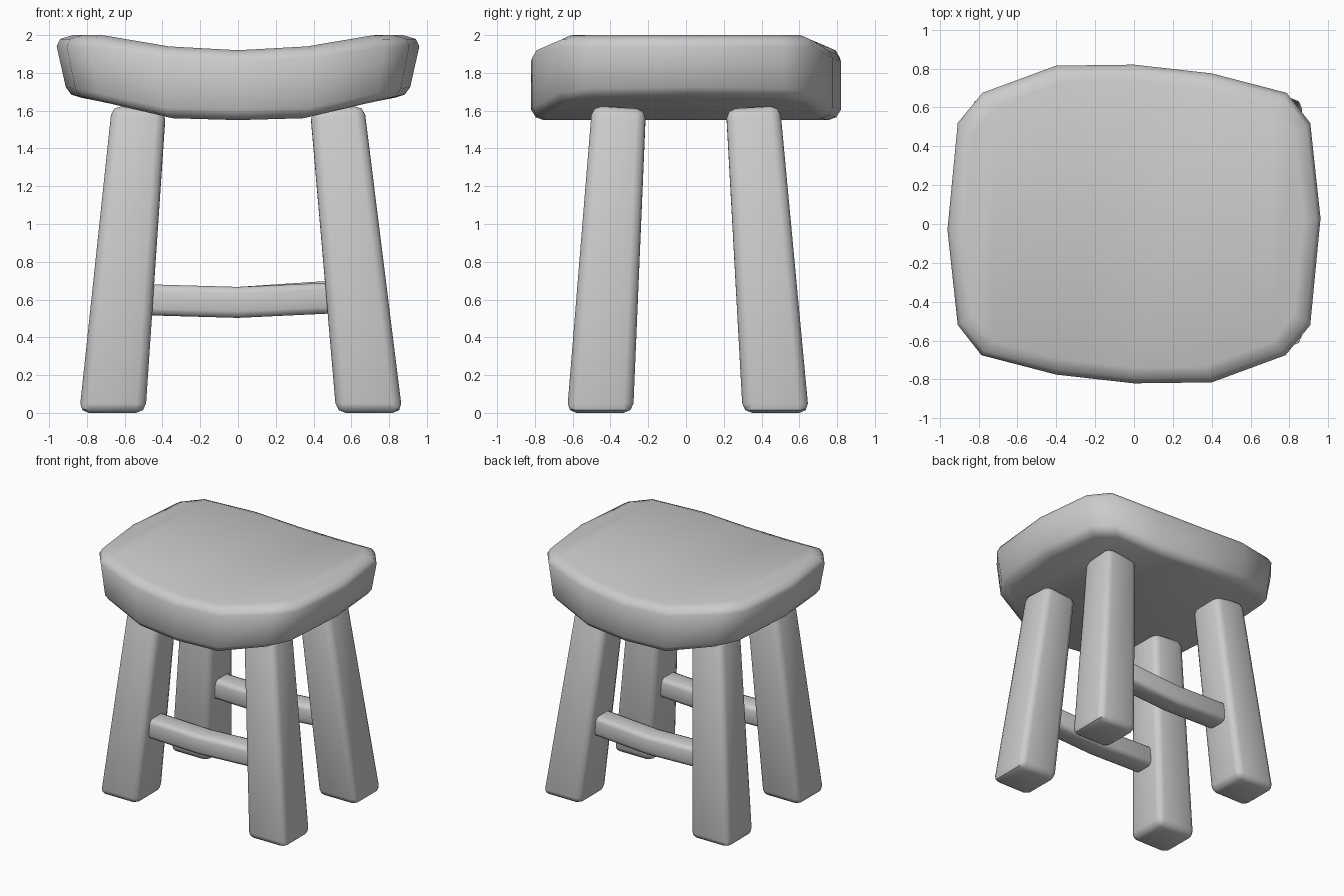
import bpy, bmesh, math
from mathutils import Vector

cube = bpy.data.objects.get("Cube")
if cube:
    bpy.data.objects.remove(cube, do_unlink=True)

grey = bpy.data.materials.new("plain_grey")
grey.use_nodes = True
GREY = (0.6, 0.6, 0.6, 1.0)
grey.diffuse_color = GREY
grey.node_tree.nodes["Principled BSDF"].inputs["Base Color"].default_value = GREY


def finish(name, bm, bevel=0.0, segments=2, angle=50):
    """Turn a bmesh into a smooth-shaded grey part with rounded edges."""
    bmesh.ops.recalc_face_normals(bm, faces=bm.faces)
    if bevel:
        sharp = [e for e in bm.edges if e.calc_face_angle(0) > math.radians(40)]
        bmesh.ops.bevel(bm, geom=sharp, offset=bevel, segments=segments,
                        profile=0.5, affect='EDGES', clamp_overlap=True)
    mesh = bpy.data.meshes.new(name)
    bm.to_mesh(mesh)
    bm.free()
    mesh.materials.append(grey)
    ob = bpy.data.objects.new(name, mesh)
    bpy.context.collection.objects.link(ob)
    bpy.ops.object.select_all(action='DESELECT')
    ob.select_set(True)
    bpy.context.view_layer.objects.active = ob
    bpy.ops.object.shade_smooth_by_angle(angle=math.radians(angle))
    return ob


def loft(bm, sections):
    """Bridge equal closed sections; return their vertex loops."""
    loops = [[bm.verts.new(p) for p in s] for s in sections]
    n = len(loops[0])
    for a, b in zip(loops, loops[1:]):
        for i in range(n):
            j = (i + 1) % n
            bm.faces.new((a[i], a[j], b[j], b[i]))
    return loops


def curve(points, x):
    """Piecewise linear height over distance from the middle."""
    x = abs(x)
    for (x0, z0), (x1, z1) in zip(points, points[1:]):
        if x <= x1:
            return z0 + (z1 - z0) * (x - x0) / (x1 - x0)
    return points[-1][1]


# Saddle seat: a faceted outline, repeated by a half turn
half = [(0.96, 0.03), (0.907, 0.52), (0.785, 0.675), (0.4, 0.775),
        (0, 0.82), (-0.4, 0.815), (-0.78, 0.675), (-0.907, 0.52)]
outline = half + [(-x, -y) for x, y in half]
top = [(0, 1.92), (0.4, 1.94), (0.79, 2.0), (0.96, 2.0)]
under = [(0, 1.55), (0.4, 1.56), (0.79, 1.64), (0.96, 1.67)]
# each ring: x scale, y scale, height curve, offset from it
rings = [(0.87, 0.92, under, 0), (0.92, 0.97, under, 0.015),
         (0.95, 1.0, under, 0.055), (1.0, 1.0, top, -0.06),
         (0.98, 0.97, top, -0.02), (0.91, 0.9, top, 0)]
bm = bmesh.new()
loops = loft(bm, [[(x * sx, y * sy, curve(c, x) + dz) for x, y in outline]
                  for sx, sy, c, dz in rings])
for loop in (loops[0], loops[-1]):
    n = len(loop)
    for i in range(n // 2):
        corners = [loop[i], loop[i + 1], loop[-i - 1], loop[-i % n]]
        bm.faces.new(list(dict.fromkeys(corners)))
finish("seat", bm)


def square(cx, cy, z, size):
    h = size / 2
    return [Vector((cx + sx * h, cy + sy * h, z))
            for sx, sy in ((1, 1), (-1, 1), (-1, -1), (1, -1))]


# Splayed, tapered legs
for side, sx, foot_x in (("left", 1, 0.695), ("right", -1, 0.665)):
    for end, sy, foot_y in (("front", -1, 0.455), ("back", 1, 0.475)):
        bm = bmesh.new()
        sections = [square(sx * foot_x, sy * foot_y, 0, 0.35),
                    square(sx * 0.525, sy * 0.355, 1.61, 0.285)]
        # heads are cut square to the leaning leg
        for v in sections[1]:
            v.z += 0.08 * (abs(v.x) - 0.525) + 0.06 * (abs(v.y) - 0.355)
        loops = loft(bm, sections)
        for loop in loops:
            bm.faces.new(loop)
        finish(f"{end}_{side}_leg", bm, 0.05)

# Sagging stretchers, joining the legs from side to side
for name, sy, lift in (("front_stretcher", -1, 0), ("back_stretcher", 1, 0.01)):
    bm = bmesh.new()
    sections = []
    for x, z in ((-0.53, 0.6), (0, 0.585), (0.53, 0.61 + lift)):
        sections.append([(x, sy * 0.43 + dy, z + dz) for dy, dz in
                         ((-0.09, -0.082), (0.09, -0.082),
                          (0.09, 0.082), (-0.09, 0.082))])
    loops = loft(bm, sections)
    for loop in (loops[0], loops[-1]):
        bm.faces.new(loop)
    finish(name, bm, 0.035)
